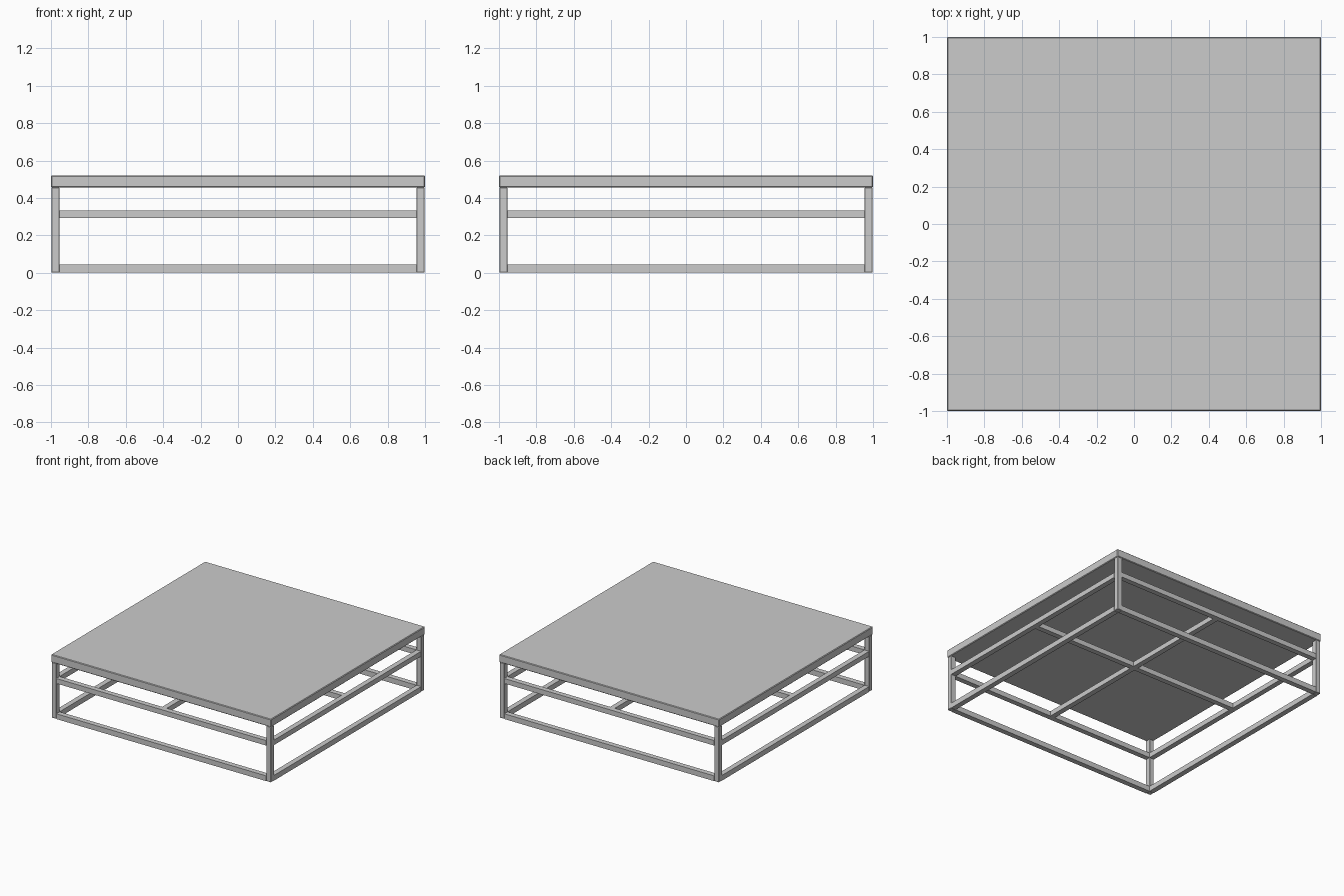
import bpy

if "Cube" in bpy.data.objects:
    bpy.data.objects.remove(bpy.data.objects["Cube"])


def box(name, x, y, z, bevel=0.003):
    """Slightly chamfered box spanning the given (min, max) ranges."""
    bpy.ops.mesh.primitive_cube_add(size=1, location=[(a + b) / 2 for a, b in (x, y, z)])
    ob = bpy.context.object
    ob.name = name
    ob.scale = [b - a for a, b in (x, y, z)]
    bpy.ops.object.transform_apply(location=False, rotation=False, scale=True)
    if bevel:
        mod = ob.modifiers.new("edge_chamfer", 'BEVEL')
        mod.width = bevel
        mod.segments = 1
    return ob


T = 0.043          # frame bar thickness
E = 0.997          # outer face of the frame
I = E - T          # inner face of the frame
BOTTOM = (0, T)
RAIL = (0.292, 0.333)

# Solid table top
box("table_top", (-1, 1), (-1, 1), (0.455, 0.52), 0.005)

# Corner legs
for sx in (-1, 1):
    for sy in (-1, 1):
        box("corner_leg", sorted((sx * I, sx * E)), sorted((sy * I, sy * E)), (0, 0.455))

# Floor bars and middle rails around all four sides
for name, z in (("floor_bar", BOTTOM), ("middle_rail", RAIL)):
    for s in (-1, 1):
        side = sorted((s * I, s * E))
        box(name + "_x", (-I, I), side, z, 0)
        box(name + "_y", side, (-I, I), z, 0)

# Cross braces joining the middle rails
h = T / 2
box("cross_brace_x", (-I, I), (-h, h), RAIL, 0)
for s in (-1, 1):
    box("cross_brace_y", (-h, h), sorted((s * h, s * I)), RAIL, 0)
